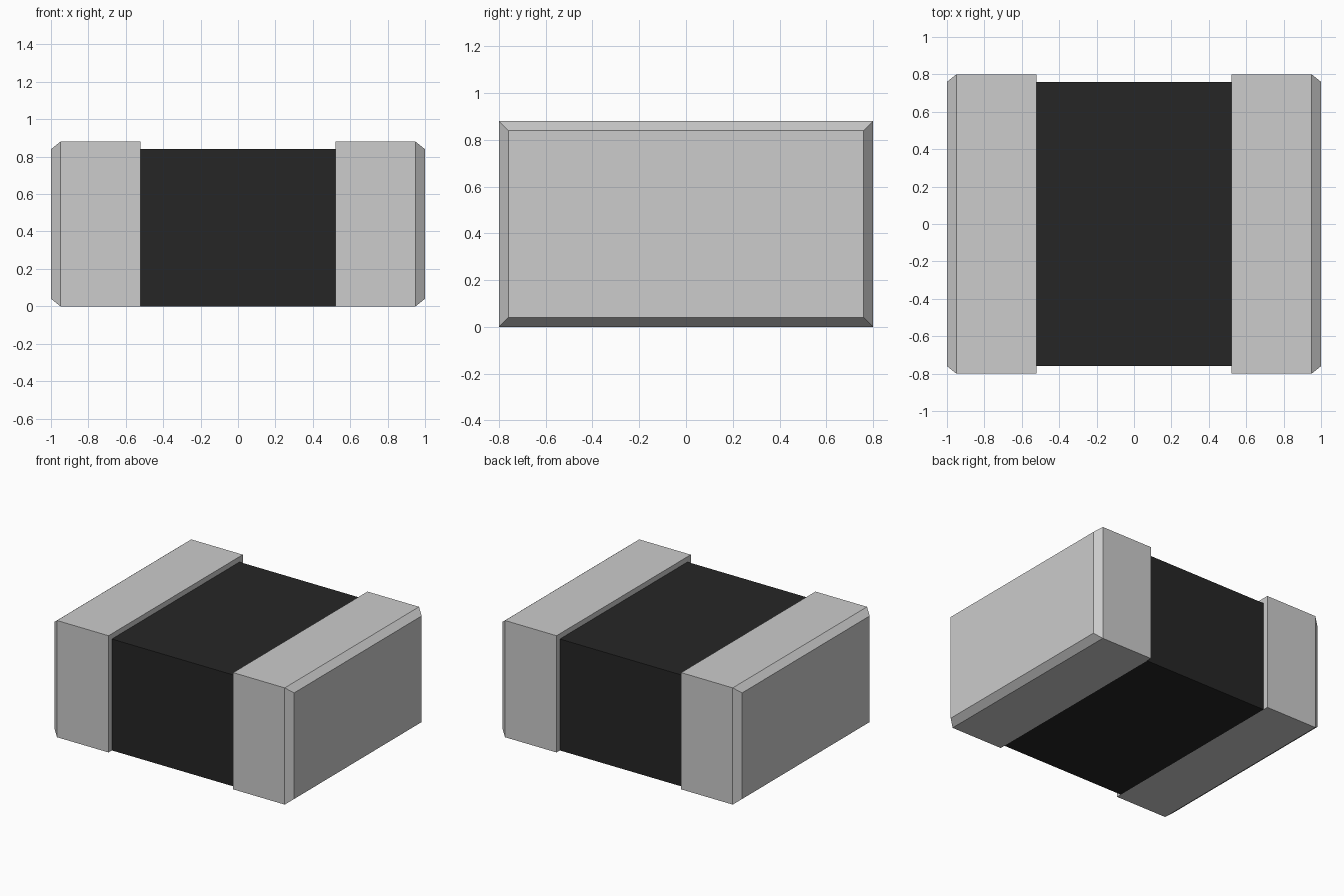
import bpy
import bmesh

if "Cube" in bpy.data.objects:
    bpy.data.objects.remove(bpy.data.objects["Cube"], do_unlink=True)


def material(name, value):
    mat = bpy.data.materials.new(name)
    mat.use_nodes = True
    colour = (value, value, value, 1)
    mat.diffuse_color = colour
    mat.node_tree.nodes["Principled BSDF"].inputs["Base Color"].default_value = colour
    return mat


def lofted_block(name, sections, mat):
    """Join rectangles (x, half depth, bottom, top) along x and close the ends."""
    bm = bmesh.new()
    rings = [[bm.verts.new(p) for p in ((x, -y, lo), (x, y, lo), (x, y, hi), (x, -y, hi))]
             for x, y, lo, hi in sections]
    for a, b in zip(rings, rings[1:]):
        for i in range(4):
            j = (i + 1) % 4
            bm.faces.new((a[i], a[j], b[j], b[i]))
    bm.faces.new(rings[0])
    bm.faces.new(rings[-1])
    bmesh.ops.recalc_face_normals(bm, faces=bm.faces)
    mesh = bpy.data.meshes.new(name)
    bm.to_mesh(mesh)
    bm.free()
    mesh.materials.append(mat)
    obj = bpy.data.objects.new(name, mesh)
    bpy.context.collection.objects.link(obj)
    return obj


black = material("matte black", 0.0194)
grey = material("metal grey", 0.604)

# Central block
lofted_block("body", [(-0.52, 0.76, 0.0, 0.84), (0.52, 0.76, 0.0, 0.84)], black)

# End caps with chamfered outer edges
for name, s in (("left_end_cap", 1), ("right_end_cap", -1)):
    lofted_block(name, [(s * 0.52, 0.80, 0.0, 0.88),
                        (s * 0.95, 0.80, 0.0, 0.88),
                        (s * 1.00, 0.76, 0.04, 0.84)], grey)
